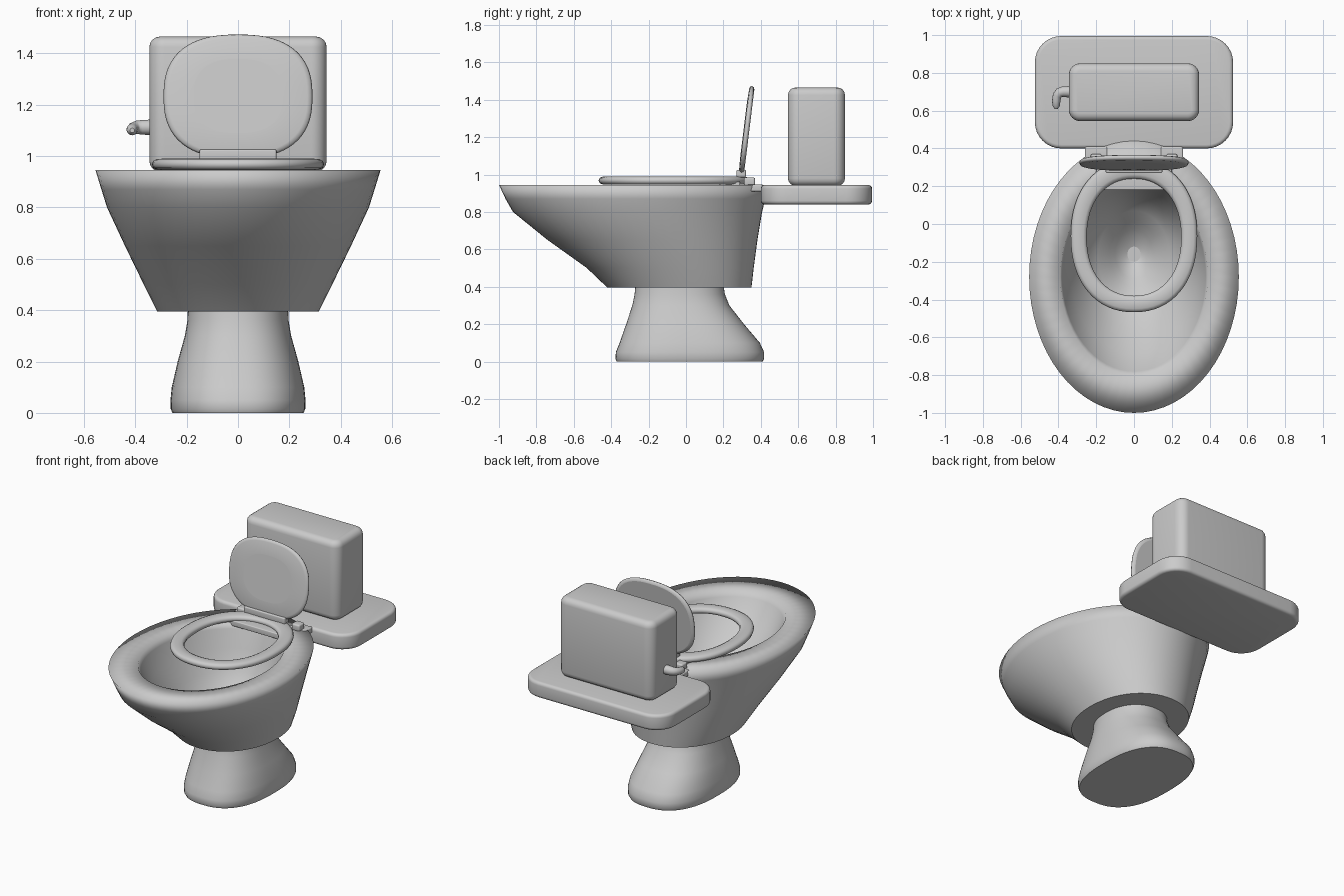
import bpy, bmesh, math
from mathutils import Matrix

if "Cube" in bpy.data.objects:
    bpy.data.objects.remove(bpy.data.objects["Cube"])


def finish(name, bm, matrix=Matrix()):
    bmesh.ops.recalc_face_normals(bm, faces=bm.faces)
    bmesh.ops.transform(bm, matrix=matrix, verts=bm.verts)
    me = bpy.data.meshes.new(name)
    bm.to_mesh(me)
    bm.free()
    ob = bpy.data.objects.new(name, me)
    bpy.context.collection.objects.link(ob)
    return ob


def loft(name, rings, closed=False, matrix=Matrix(), seg=64):
    """Skin a stack of superellipse rings given as (z, y_front, y_back, half_width, power)."""
    bm = bmesh.new()
    loops = []
    for z, y0, y1, hx, n in rings:
        loop = []
        for i in range(seg):
            a = 2 * math.pi * i / seg
            c, s = math.cos(a), math.sin(a)
            x = hx * math.copysign(abs(c) ** (2 / n), c)
            y = (y0 + y1) / 2 + (y1 - y0) / 2 * math.copysign(abs(s) ** (2 / n), s)
            loop.append(bm.verts.new((x, y, z)))
        loops.append(loop)
    pairs = list(zip(loops, loops[1:]))
    if closed:
        pairs.append((loops[-1], loops[0]))
    for a, b in pairs:
        for i in range(seg):
            j = (i + 1) % seg
            bm.faces.new((a[i], a[j], b[j], b[i])).smooth = True
    if not closed:
        bm.faces.new(loops[0])
        bm.faces.new(loops[-1])
    return finish(name, bm, matrix)


def rounded_box(name, lo, hi, corner, edge):
    """Box with large vertical corner radius and smaller top and bottom rounding."""
    bm = bmesh.new()
    bmesh.ops.create_cube(bm, size=1)
    for v in bm.verts:
        v.co = [(lo[k] + hi[k]) / 2 + v.co[k] * (hi[k] - lo[k]) for k in range(3)]
    upright = [e for e in bm.edges if abs(e.verts[0].co.z - e.verts[1].co.z) > 1e-4]
    bmesh.ops.bevel(bm, geom=upright, offset=corner, segments=8, profile=0.5, affect='EDGES')
    caps = [e for e in bm.edges if abs(e.verts[0].co.z - e.verts[1].co.z) < 1e-4]
    bmesh.ops.bevel(bm, geom=caps, offset=edge, segments=4, profile=0.5, affect='EDGES')
    ob = finish(name, bm)
    bpy.context.view_layer.objects.active = ob
    ob.select_set(True)
    bpy.ops.object.shade_smooth_by_angle(angle=math.radians(40))
    ob.select_set(False)
    return ob


# Pedestal
loft("pedestal", [
    (0.00, -0.37, 0.41, 0.255, 2.5), (0.015, -0.377, 0.418, 0.262, 2.5),
    (0.05, -0.375, 0.418, 0.263, 2.5), (0.10, -0.355, 0.395, 0.258, 2.5),
    (0.20, -0.32, 0.31, 0.235, 2.4), (0.30, -0.287, 0.232, 0.207, 2.3),
    (0.36, -0.275, 0.208, 0.197, 2.2), (0.41, -0.27, 0.20, 0.195, 2.2)])

# Bowl: outer wall up, flat rim, inner wall down to the drain
loft("bowl", [
    (0.395, -0.42, 0.35, 0.315, 2.1), (0.50, -0.53, 0.362, 0.367, 2.1),
    (0.65, -0.74, 0.382, 0.44, 2.05), (0.80, -0.925, 0.407, 0.51, 2),
    (0.87, -0.965, 0.424, 0.532, 2), (0.945, -1.00, 0.44, 0.555, 2),
    (0.945, -0.80, 0.24, 0.39, 2), (0.91, -0.78, 0.225, 0.38, 2),
    (0.80, -0.69, 0.19, 0.335, 2), (0.67, -0.55, 0.14, 0.265, 2),
    (0.57, -0.42, 0.07, 0.19, 2), (0.53, -0.33, 0.01, 0.13, 2),
    (0.47, -0.29, -0.03, 0.10, 2), (0.43, -0.20, -0.12, 0.035, 2)])

# Rear shelf and tank
rounded_box("rear_shelf", (-0.525, 0.40, 0.84), (0.525, 0.995, 0.944), 0.14, 0.02)
rounded_box("tank", (-0.345, 0.545, 0.94), (0.345, 0.85, 1.465), 0.06, 0.04)

# Seat ring: rounded section blended between the inner and outer outlines
inner, outer = (-0.38, 0.24, 0.25), (-0.467, 0.34, 0.335)
section = []
for i in range(12):
    a = 2 * math.pi * i / 12
    u = 0.5 + 0.5 * math.copysign(abs(math.cos(a)) ** 0.8, math.cos(a))
    z = 0.968 + 0.022 * math.copysign(abs(math.sin(a)) ** 0.7, math.sin(a))
    section.append((z, *[p + (q - p) * u for p, q in zip(inner, outer)], 2.2))
loft("seat", section, closed=True)

# Raised lid
t = 0.014
lid = [(-t, 0.93), (-t * 0.7, 0.98), (0, 1.0), (t * 0.7, 0.98), (t, 0.93), (t + 0.003, 0.6)]
loft("lid", [(z, -0.243 * k, 0.243 * k, 0.29 * k, 2.5) for z, k in lid],
     matrix=Matrix.Translation((0, 0.324, 1.232)) @ Matrix.Rotation(math.radians(83), 4, 'X'))

# Hinge parts
rounded_box("lid_hinge_bar", (-0.15, 0.27, 0.985), (0.15, 0.32, 1.025), 0.008, 0.006)
rounded_box("seat_cross_bar", (-0.20, 0.18, 0.925), (0.20, 0.29, 0.962), 0.008, 0.006)
for side, sx in (("left", -1), ("right", 1)):
    x = 0.20 * sx
    rounded_box(side + "_hinge_mount", (x - 0.06, 0.33, 0.91), (x + 0.06, 0.41, 0.948), 0.012, 0.008)
    rounded_box(side + "_hinge_knuckle", (x - 0.03, 0.31, 0.94), (x + 0.03, 0.37, 0.984), 0.012, 0.01)

# Flush handle: bent tapered tube on the left of the tank
cu = bpy.data.curves.new("flush_handle", 'CURVE')
cu.dimensions = '3D'
cu.bevel_depth = 0.03
cu.bevel_resolution = 4
cu.use_fill_caps = True
sp = cu.splines.new('POLY')
path = [(-0.335, 0.70, 1.112, 1.0), (-0.375, 0.70, 1.112, 0.95), (-0.395, 0.695, 1.112, 0.85),
        (-0.407, 0.68, 1.108, 0.8), (-0.412, 0.65, 1.103, 0.75), (-0.412, 0.625, 1.10, 0.65),
        (-0.412, 0.61, 1.10, 0.3)]
sp.points.add(len(path) - 1)
for p, (x, y, z, r) in zip(sp.points, path):
    p.co = (x, y, z, 1)
    p.radius = r
sp.use_smooth = True
handle = bpy.data.objects.new("flush_handle", cu)
bpy.context.collection.objects.link(handle)
